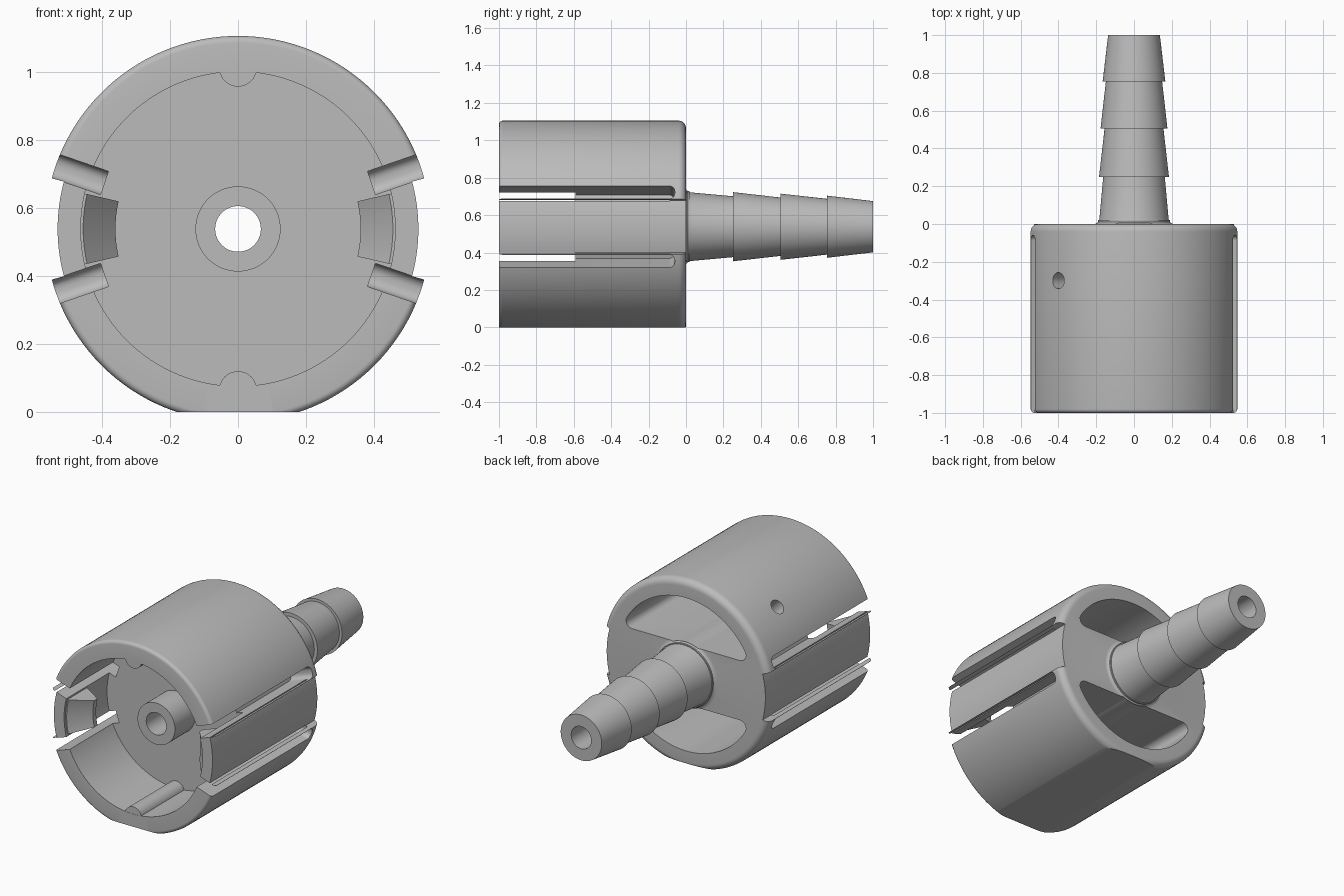
import bpy, bmesh
from math import sin, cos, pi, radians, atan2, sqrt

AXIS_Z = 0.538      # height of the main axis, which runs along y
BODY_R = 0.567
CAVITY_R = 0.462
DISC_Y = -0.59      # front of the inner disc

if "Cube" in bpy.data.objects:
    bpy.data.objects.remove(bpy.data.objects["Cube"])

grey = bpy.data.materials.new("plain_grey")
grey.use_nodes = True
grey.diffuse_color = (0.5, 0.5, 0.5, 1)
grey.node_tree.nodes["Principled BSDF"].inputs["Base Color"].default_value = (0.5, 0.5, 0.5, 1)


def polar(r, y, a):
    return (r * cos(a), y, AXIS_Z + r * sin(a))


def finish(name, bm):
    bmesh.ops.recalc_face_normals(bm, faces=bm.faces[:])
    mesh = bpy.data.meshes.new(name)
    bm.to_mesh(mesh)
    bm.free()
    mesh.materials.append(grey)
    obj = bpy.data.objects.new(name, mesh)
    bpy.context.collection.objects.link(obj)
    return obj


def lathe(name, profile, start=0.0, end=2 * pi, steps=128):
    """Turn a closed (radius, y) profile about the axis, fully or over a sector."""
    full = end - start > 6.28
    bm = bmesh.new()
    rings = []
    for i in range(steps if full else steps + 1):
        a = start + (end - start) * i / steps
        rings.append([bm.verts.new(polar(r, y, a)) for r, y in profile])
    n = len(profile)
    for i in range(steps):
        p, q = rings[i], rings[(i + 1) % len(rings)]
        for j in range(n):
            k = (j + 1) % n
            bm.faces.new((p[j], p[k], q[k], q[j]))
    if not full:
        bm.faces.new(rings[0])
        bm.faces.new(rings[-1])
    return finish(name, bm)


def prism(name, points, d0, d1, place):
    """Extrude a 2D outline from d0 to d1; place maps (u, v, d) to space."""
    bm = bmesh.new()
    a = [bm.verts.new(place(u, v, d0)) for u, v in points]
    b = [bm.verts.new(place(u, v, d1)) for u, v in points]
    bm.faces.new(a)
    bm.faces.new(b)
    n = len(points)
    for j in range(n):
        k = (j + 1) % n
        bm.faces.new((a[j], a[k], b[k], b[j]))
    return finish(name, bm)


def arc(cx, cy, r, a0, a1, n):
    return [(cx + r * cos(a0 + (a1 - a0) * i / n), cy + r * sin(a0 + (a1 - a0) * i / n))
            for i in range(n + 1)]


def circle(cx, cy, r, n):
    return arc(cx, cy, r, 0, 2 * pi, n)[:-1]


def along_axis(u, v, d):
    return (u, d, AXIS_Z + v)


def radial(angle):
    c, s = cos(angle), sin(angle)
    return lambda u, v, d: (d * c - u * s, v, AXIS_Z + d * s + u * c)


# Body, disc, inner tube and barbed nozzle as one turned solid
front_round, back_round = 0.02, 0.04
profile = [(0.067, -0.78), (0.125, -0.78), (0.125, DISC_Y), (CAVITY_R, DISC_Y), (CAVITY_R, -1)]
profile += arc(BODY_R - front_round, front_round - 1, front_round, -pi / 2, 0, 5)
profile += arc(BODY_R - back_round, -back_round, back_round, 0, pi / 2, 8)
profile += arc(0.213, 0.03, 0.03, -pi / 2, -pi + 0.1, 5)
profile += [(0.163, 0.25), (0.185, 0.25), (0.156, 0.505), (0.177, 0.505),
            (0.149, 0.755), (0.166, 0.755), (0.137, 1), (0.067, 1)]
body = lathe("body_and_nozzle", profile)

# Cutters
cutters = []
cutters.append(prism("bottom_flat_cutter", [(-1, -1), (1, -1), (1, -AXIS_Z), (-1, -AXIS_Z)],
                     -1.2, 0.3, along_axis))

half = 0.036
end_round = 0.03
slot = [(-half, -1.1), (half, -1.1)]
slot += arc(half - end_round, -0.06 - end_round, end_round, 0, pi / 2, 6)
slot += arc(end_round - half, -0.06 - end_round, end_round, pi / 2, pi, 6)
for base in (0, pi):
    for tilt in (-19, 19):
        cutters.append(prism("slot_cutter", slot, 0.415, 0.75, radial(base + radians(tilt))))
    spread = radians(15.2)
    cutters.append(lathe("arm_recess_cutter", [(0.53, -1.1), (0.75, -1.1), (0.75, 0.1), (0.53, 0.1)],
                         base - spread, base + spread, 16))

# Rounded segment openings in the back, above and below the web
web, fillet = 0.18, 0.04
cx = sqrt((CAVITY_R - fillet) ** 2 - (web + fillet) ** 2)
tangent = atan2(web + fillet, cx)
opening = arc(cx, web + fillet, fillet, -pi / 2, tangent, 7)
opening += arc(0, 0, CAVITY_R, tangent, pi - tangent, 48)[1:-1]
opening += arc(-cx, web + fillet, fillet, pi - tangent, 1.5 * pi, 7)
for side in (1, -1):
    cutters.append(prism("back_opening_cutter", [(u, v * side) for u, v in opening],
                         -0.52, 0.004, along_axis))

# Small radial drill hole in the wall
cutters.append(prism("drill_cutter", circle(0, -0.3, 0.043, 32), 0.38, 0.75, radial(radians(135))))

bpy.context.view_layer.objects.active = body
for cutter in cutters:
    mod = body.modifiers.new("cut", 'BOOLEAN')
    mod.operation = 'DIFFERENCE'
    mod.solver = 'EXACT'
    mod.object = cutter
    bpy.ops.object.modifier_apply(modifier=mod.name)
for cutter in cutters:
    bpy.data.objects.remove(cutter)

parts = [body]

# Hub that carries the nozzle through the back openings
parts.append(lathe("hub", [(0.067, -0.55), (0.19, -0.55), (0.19, 0.02), (0.067, 0.02)]))

# Guide ribs inside the cavity
for name, side in (("top_rib", 1), ("bottom_rib", -1)):
    parts.append(prism(name, circle(0, 0.473 * side, 0.055, 40), -0.999, DISC_Y + 0.01, along_axis))

# Snap hooks on the two arms
hook = [(0.48, -0.985), (0.455, -0.985), (0.36, -0.87), (0.36, -0.84), (0.455, -0.8), (0.48, -0.8)]
for name, base in (("left_hook", 0), ("right_hook", pi)):
    parts.append(lathe(name, hook, base - radians(13), base + radians(13), 12))

for obj in parts:
    bpy.ops.object.select_all(action='DESELECT')
    obj.select_set(True)
    bpy.context.view_layer.objects.active = obj
    bpy.ops.object.shade_smooth_by_angle(angle=radians(28))
